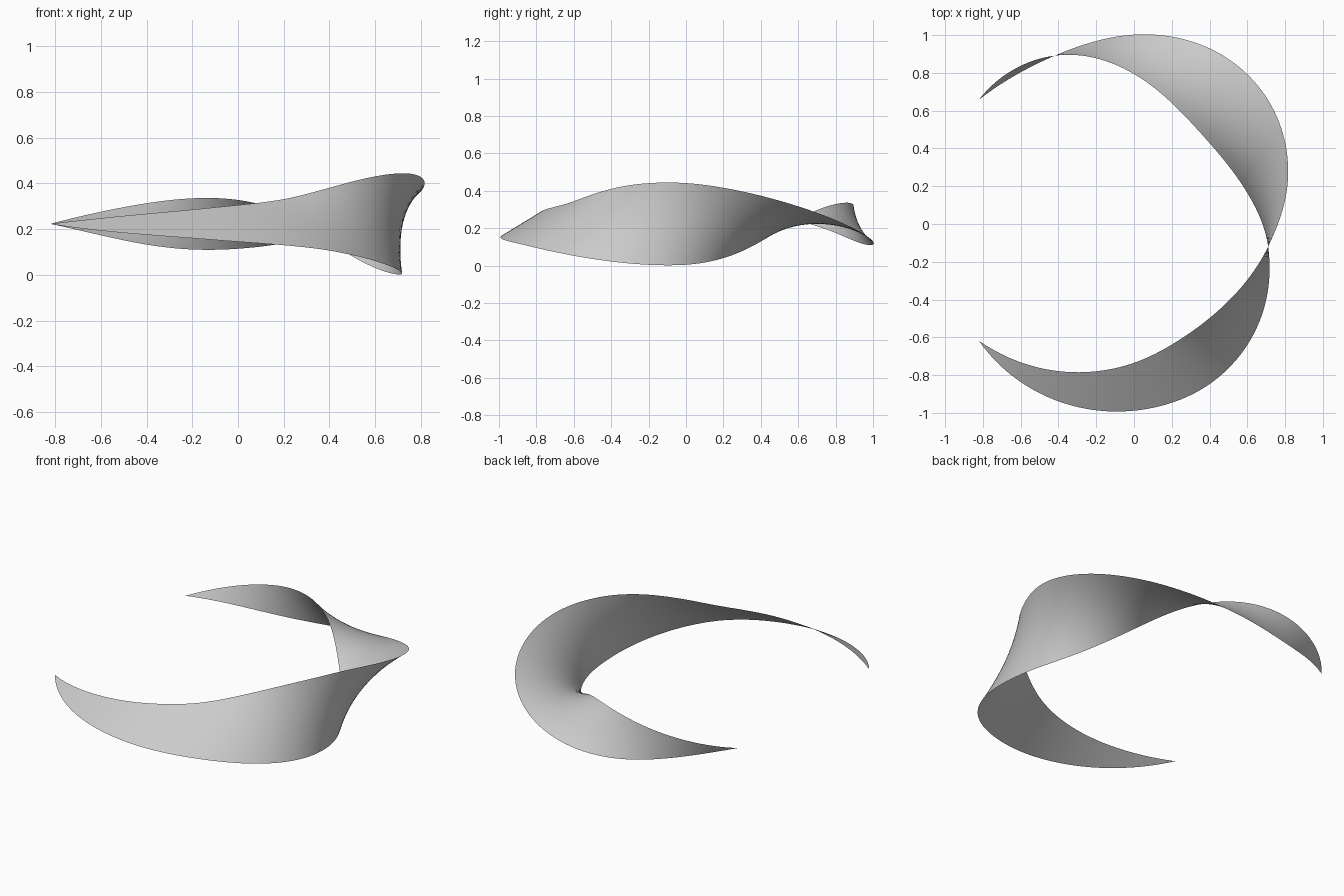
import bpy, bmesh
from math import sin, cos, radians

if "Cube" in bpy.data.objects:
    bpy.data.objects.remove(bpy.data.objects["Cube"])

# Tapered, twisting ribbon swept along a 270 degree arc
CX, CY, CZ, R = -0.182, 0.02, 0.223, 0.903
HALF_WIDTH = 0.222
SEGMENTS, ROWS = 160, 12
# (position along arc, roll in degrees)
ROLL = [(0, 30), (.06, 30.5), (.185, 32), (.3, 41), (.467, 90),
        (.552, 125), (.784, 224), (.89, 270), (1, 308)]


def slope(i):
    a, b = max(i - 1, 0), min(i + 1, len(ROLL) - 1)
    return (ROLL[b][1] - ROLL[a][1]) / (ROLL[b][0] - ROLL[a][0])


def roll(t):
    """Smooth cubic interpolation of the roll keys."""
    i = max(k for k in range(len(ROLL) - 1) if ROLL[k][0] <= t)
    (t0, p0), (t1, p1) = ROLL[i], ROLL[i + 1]
    d = t1 - t0
    u = (t - t0) / d
    return radians((2*u**3 - 3*u**2 + 1) * p0 + (u**3 - 2*u**2 + u) * d * slope(i)
                   + (3*u**2 - 2*u**3) * p1 + (u**3 - u**2) * d * slope(i + 1))


bm = bmesh.new()
rings = []
for i in range(SEGMENTS + 1):
    t = i / SEGMENTS
    theta = radians(-135 + 270 * t)
    phi = roll(t)
    half = HALF_WIDTH * 4 * t * (1 - t)
    ring = []
    for j in range(ROWS + 1):
        s = half * (2 * j / ROWS - 1)
        r = R + s * cos(phi)
        ring.append(bm.verts.new((CX + r * cos(theta), CY + r * sin(theta),
                                  CZ - s * sin(phi))))
    rings.append(ring)
for a, b in zip(rings, rings[1:]):
    for j in range(ROWS):
        bm.faces.new((a[j], b[j], b[j + 1], a[j + 1]))

# Close the pointed tips
bmesh.ops.remove_doubles(bm, verts=bm.verts, dist=1e-5)
for f in bm.faces:
    f.smooth = True
mesh = bpy.data.meshes.new("twisted_ribbon")
bm.to_mesh(mesh)
bm.free()
ribbon = bpy.data.objects.new("twisted_ribbon", mesh)
bpy.context.collection.objects.link(ribbon)
